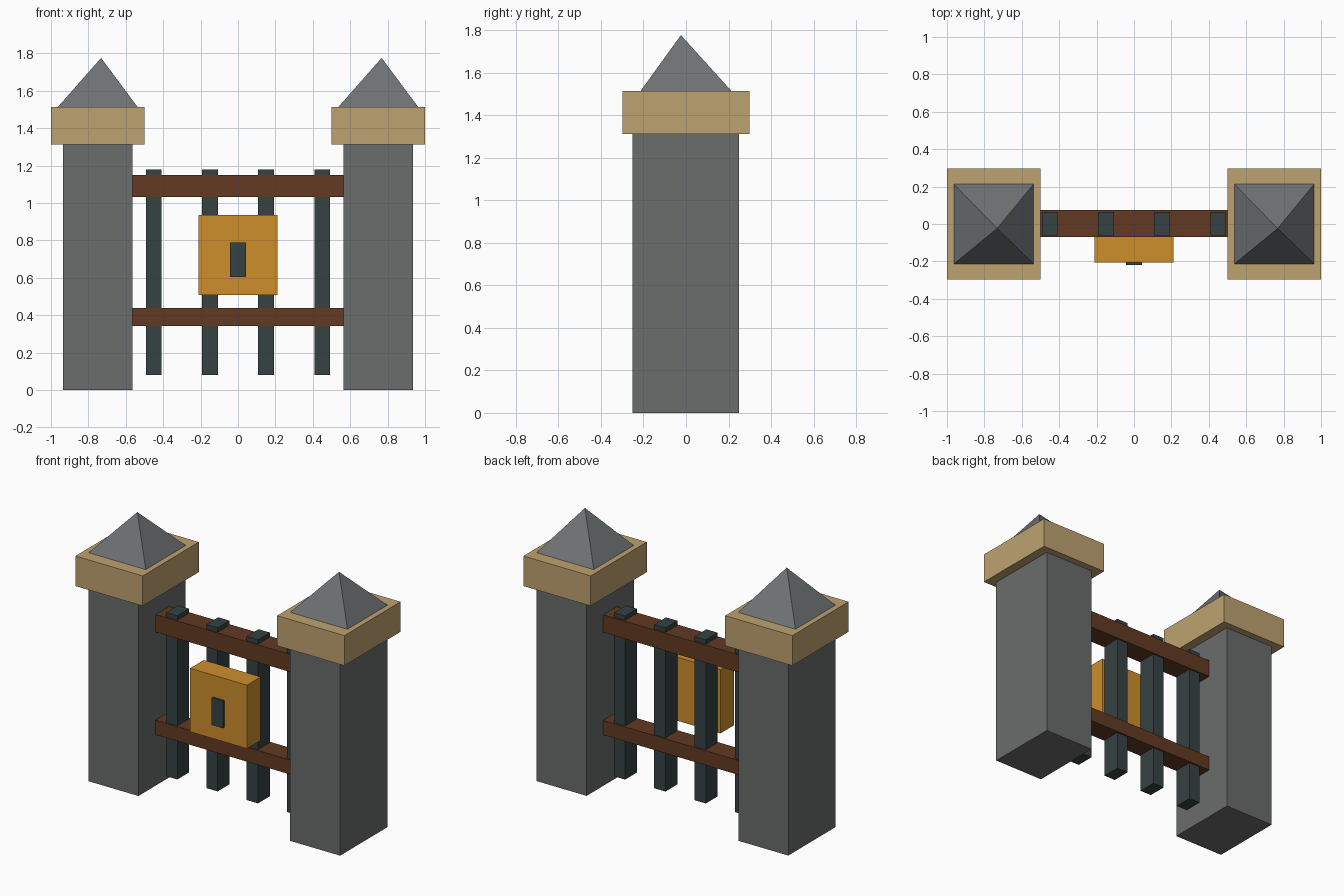
import bpy

if "Cube" in bpy.data.objects:
    bpy.data.objects.remove(bpy.data.objects["Cube"])


def material(name, rgb):
    # sRGB 0-255 to linear diffuse colour
    lin = [((c / 255 + 0.055) / 1.055) ** 2.4 for c in rgb]
    m = bpy.data.materials.new(name)
    m.diffuse_color = (*lin, 1)
    m.use_nodes = True
    m.node_tree.nodes["Principled BSDF"].inputs["Base Color"].default_value = m.diffuse_color
    return m


stone = material("grey stone", (106, 109, 108))
slate = material("slate grey", (110, 114, 116))
sand = material("tan sandstone", (190, 162, 112))
wood = material("brown wood", (98, 58, 34))
iron = material("dark iron", (54, 66, 67))
brass = material("golden brass", (205, 143, 44))


def mesh_object(name, verts, faces, mat):
    me = bpy.data.meshes.new(name)
    me.from_pydata(verts, [], faces)
    me.materials.append(mat)
    ob = bpy.data.objects.new(name, me)
    bpy.context.collection.objects.link(ob)
    return ob


def box(name, x, y, z, mat):
    # x, y, z are (min, max) ranges
    verts = [(a, b, c) for c in z for a, b in
             ((x[0], y[0]), (x[1], y[0]), (x[1], y[1]), (x[0], y[1]))]
    faces = [(3, 2, 1, 0), (4, 5, 6, 7)]
    faces += [(i, (i + 1) % 4, (i + 1) % 4 + 4, i + 4) for i in range(4)]
    return mesh_object(name, verts, faces, mat)


def pyramid(name, cx, half, z0, apex, mat):
    verts = [(cx + sx * half, sy * half, z0)
             for sx, sy in ((-1, -1), (1, -1), (1, 1), (-1, 1))] + [apex]
    faces = [(3, 2, 1, 0)] + [(i, (i + 1) % 4, 4) for i in range(4)]
    return mesh_object(name, verts, faces, mat)


# Gate posts with capstones and slightly off-centre pointed roofs
for side, cx in (("left", -0.75), ("right", 0.75)):
    box(f"{side}_pillar", (cx - 0.186, cx + 0.186), (-0.252, 0.25), (0, 1.312), stone)
    box(f"{side}_capstone", (cx - 0.25, cx + 0.25), (-0.298, 0.298), (1.312, 1.514), sand)
    pyramid(f"{side}_roof", cx, 0.213, 1.514, (cx + 0.018, -0.024, 1.776), slate)

# Vertical iron bars
for i in range(4):
    cx = -0.45 + 0.3 * i
    box(f"bar_{i + 1}", (cx - 0.042, cx + 0.042), (-0.062, 0.064), (0.08, 1.18), iron)

# Cross rails
box("upper_rail", (-0.575, 0.575), (-0.07, 0.074), (1.032, 1.15), wood)
box("lower_rail", (-0.575, 0.575), (-0.07, 0.074), (0.343, 0.44), wood)

# Lock block and keyhole plate
box("lock_block", (-0.212, 0.212), (-0.206, -0.062), (0.508, 0.935), brass)
box("keyhole", (-0.042, 0.042), (-0.22, -0.2), (0.605, 0.788), iron)
